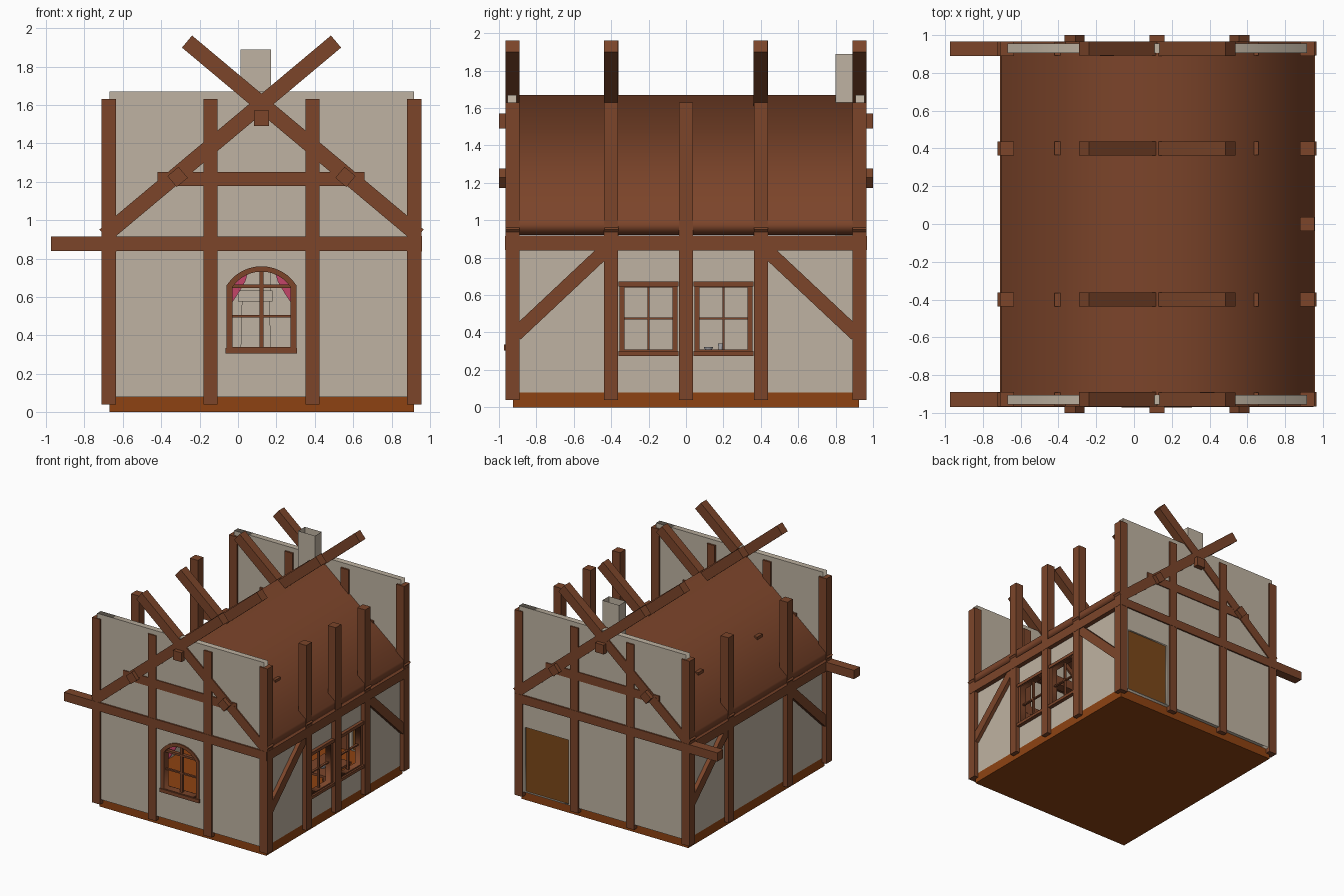
import bpy, bmesh, math
from mathutils import Matrix, Vector

if "Cube" in bpy.data.objects:
    bpy.data.objects.remove(bpy.data.objects["Cube"])


def material(name, rgb):
    m = bpy.data.materials.new(name)
    m.diffuse_color = (*rgb, 1)
    m.use_nodes = True
    m.node_tree.nodes["Principled BSDF"].inputs["Base Color"].default_value = m.diffuse_color
    return m


WOOD = material("timber", (0.20, 0.060, 0.023))
ROOF = material("roof_brown", (0.20, 0.058, 0.023))
PLASTER = material("plaster", (0.52, 0.45, 0.36))
FLOOR = material("floor_orange", (0.27, 0.055, 0.006))
DOOR = material("door_brown", (0.20, 0.065, 0.010))
PINK = material("curtain_pink", (0.55, 0.06, 0.14))
METAL = material("tableware_grey", (0.45, 0.45, 0.48))

CX = 0.1225                       # ridge line
XL, XR = -0.6725, 0.9175          # left and right post lines
T = 0.075                         # timber thickness
FRAMES = (-0.928, -0.4, 0.4, 0.928)


def link(name, mesh, mat):
    mesh.materials.clear()
    mesh.materials.append(mat)
    ob = bpy.data.objects.new(name, mesh)
    bpy.context.collection.objects.link(ob)
    return ob


def box(name, x, y, z, mat=WOOD, open_ends=False, matrix=None):
    bm = bmesh.new()
    size = Matrix.Diagonal((x[1] - x[0], y[1] - y[0], z[1] - z[0], 1))
    mid = Matrix.Translation(((x[0] + x[1]) / 2, (y[0] + y[1]) / 2, (z[0] + z[1]) / 2))
    bmesh.ops.create_cube(bm, size=1, matrix=(matrix or Matrix()) @ mid @ size)
    if open_ends:
        ends = [f for f in bm.faces if abs(f.normal.z) > 0.9]
        bmesh.ops.delete(bm, geom=ends, context='FACES')
    me = bpy.data.meshes.new(name)
    bm.to_mesh(me)
    bm.free()
    return link(name, me, mat)


def beam(name, a, b, width, depth):
    """Square timber from point a to point b, in a vertical plane."""
    a, b = Vector(a), Vector(b)
    d = (b - a).normalized()
    side = Vector((0, 1, 0)) if abs(d.x) > 1e-4 else Vector((1, 0, 0))
    up = d.cross(side)
    m = Matrix((d, side, up)).transposed().to_4x4()
    m.translation = a
    return box(name, (0, (b - a).length), (-depth / 2, depth / 2),
               (-width / 2, width / 2), matrix=m)


def plate(name, loops, axis, lo, hi, mat):
    """Outline with holes, drawn in the (x,z) or (y,z) plane, extruded lo..hi."""
    cu = bpy.data.curves.new(name, 'CURVE')
    cu.dimensions, cu.fill_mode, cu.extrude = '2D', 'BOTH', (hi - lo) / 2
    for pts in loops:
        sp = cu.splines.new('POLY')
        sp.points.add(len(pts) - 1)
        for p, (u, v) in zip(sp.points, pts):
            p.co = (u, v, 0, 1)
        sp.use_cyclic_u = True
    tmp = bpy.data.objects.new(name + "_tmp", cu)
    bpy.context.collection.objects.link(tmp)
    dg = bpy.context.evaluated_depsgraph_get()
    me = bpy.data.meshes.new_from_object(tmp.evaluated_get(dg))
    bpy.data.objects.remove(tmp)
    mid = (lo + hi) / 2
    if axis == 'y':
        m = Matrix.Translation((0, mid, 0)) @ Matrix.Rotation(math.pi / 2, 4, 'X')
    else:
        m = (Matrix.Translation((mid, 0, 0)) @ Matrix.Rotation(math.pi / 2, 4, 'Z')
             @ Matrix.Rotation(math.pi / 2, 4, 'X'))
    me.transform(m)
    return link(name, me, mat)


def rect(u0, u1, v0, v1):
    return [(u0, v0), (u1, v0), (u1, v1), (u0, v1)]


def arch(w, z0, spring, rise, n=12):
    r = (w * w + rise * rise) / (2 * rise)
    a = math.asin(w / r)
    arc = [(CX + r * math.sin(a - 2 * a * i / n),
            spring + rise - r + r * math.cos(a - 2 * a * i / n)) for i in range(n + 1)]
    return [(CX - w, z0), (CX + w, z0)] + arc


# Floor slab and plaster walls
box("floor", (-0.67, 0.917), (-0.925, 0.925), (0, 0.08), FLOOR)
gable = rect(-0.67, 0.917, 0.08, 1.67)
plate("front_wall", [gable, arch(0.165, 0.325, 0.655, 0.09)], 'y', -0.955, -0.905, PLASTER)
plate("back_wall", [gable, rect(0.45, 0.86, 0.085, 0.64)], 'y', 0.905, 0.955, PLASTER)
wall = rect(-0.91, 0.91, 0.08, 0.9)
box("left_wall", (-0.67, -0.63), (-0.91, 0.91), (0.08, 0.9), PLASTER)
plate("right_wall", [wall, rect(-0.34, -0.06, 0.3, 0.65), rect(0.06, 0.34, 0.3, 0.65)],
      'x', 0.877, 0.917, PLASTER)
box("door", (0.45, 0.86), (0.915, 0.94), (0.085, 0.64), DOOR)

# Roof
plate("roof", [[(0.95, 0.92), (0.95, 0.995), (CX, 1.67), (-0.705, 0.995),
                (-0.705, 0.92), (CX, 1.6)]], 'y', -0.906, 0.906, ROOF)

# Timber frames: posts, rafters, collar and tie beams
h = T / 2
for i, y in enumerate(FRAMES):
    end = i in (0, 3)
    ys = (y - h, y + h)
    xs = (XL, -0.143, 0.388, XR) if end else (XL, XR)
    for x in xs:
        box("post", (x - h, x + h), ys, (0.04, 1.63))
    for s in (-1, 1):
        yo = y + s * 0.0005
        beam("rafter", (CX + s * 0.818, yo, 0.92), (CX - s * 0.388, yo, 1.93), 0.082, T)
    box("collar_beam", (-0.42, 0.66), (y - h + 0.002, y + h - 0.002), (1.178, 1.252))
    box("tie_beam", (-0.975 if end else XL, 0.95), (y - h - 0.002, y + h + 0.002),
        (0.84, 0.915))
box("right_middle_post", (XR - h, XR + h), (-h, h), (0.04, 1.63))

# Purlins and wall plates running the length of the house
box("ridge_purlin", (CX - 0.04, CX + 0.04), (-1, 1), (1.49, 1.57))
for s in (-1, 1):
    m = Matrix.Translation((CX + s * 0.437, 0, 1.225)) @ Matrix.Rotation(s * 0.698, 4, 'Y')
    box("side_purlin", (-h, h), (-1, 1), (-h, h), matrix=m)
for x in (XL, XR):
    box("wall_plate", (x - h + 0.001, x + h + 0.002), (-0.963, 0.963), (0.837, 0.918))
    for s in (-1, 1):
        beam("corner_brace", (x, s * 0.91, 0.39), (x, s * 0.42, 0.85), T, T - 0.01)

# Right side windows
for s in (-1, 1):
    c = s * 0.2
    o, n = 0.155, 0.128
    plate("side_window_frame", [rect(c - o, c + o, 0.28, 0.67),
                                rect(c - n, c + n, 0.31, 0.64)], 'x', 0.88, 0.935, WOOD)
    box("side_window_lintel", (0.88, 0.945), (c - 0.16, c + 0.16), (0.645, 0.672))
    box("side_window_sill", (0.87, 0.95), (c - 0.16, c + 0.16), (0.275, 0.3))
    box("side_window_mullion", (0.895, 0.915), (c - 0.006, c + 0.006), (0.3, 0.65))
    box("side_window_bar", (0.895, 0.915), (c - n, c + n), (0.47, 0.481))

# Front arched window
plate("arched_frame", [arch(0.182, 0.32, 0.66, 0.1), arch(0.152, 0.34, 0.65, 0.082)],
      'y', -0.965, -0.9, WOOD)
box("arched_sill", (-0.065, 0.308), (-0.972, -0.89), (0.305, 0.335))
box("arched_mullion", (CX - 0.01, CX + 0.01), (-0.945, -0.92), (0.33, 0.74))
box("arched_transom", (-0.045, 0.29), (-0.948, -0.917), (0.648, 0.666))
box("arched_bar", (-0.045, 0.29), (-0.94, -0.922), (0.494, 0.506))
for s in (-1, 1):
    pts = [(-0.18, 0.76), (-0.06, 0.76), (-0.085, 0.68), (-0.12, 0.62), (-0.16, 0.56),
           (-0.18, 0.56)]
    plate("curtain", [[(CX + s * u, v) for u, v in pts]], 'y', -0.895, -0.885, PINK)

# Fireplace and open chimney flue
plate("fireplace", [[(-0.01, 0.08), (0.19, 0.08), (0.17, 0.36), (0.165, 0.58),
                     (0.02, 0.58), (0.015, 0.36)]], 'y', 0.79, 0.904, PLASTER)
box("mantel", (0, 0.18), (0.77, 0.904), (0.577, 0.635), PLASTER)
box("chimney", (0.012, 0.172), (0.8, 0.89), (0.63, 1.89), PLASTER, open_ends=True)

# Table by the right window with small tableware
box("table_top", (0.58, 0.84), (0.0, 0.34), (0.285, 0.305))
for x in (0.6, 0.82):
    for y in (0.02, 0.32):
        box("table_leg", (x - 0.012, x + 0.012), (y - 0.012, y + 0.012), (0.08, 0.285))
for y, r, t in ((0.12, 0.025, 0.018), (0.185, 0.014, 0.035)):
    bm = bmesh.new()
    bmesh.ops.create_cone(bm, cap_ends=True, segments=12, radius1=r * 0.7, radius2=r, depth=t,
                          matrix=Matrix.Translation((0.72, y, 0.305 + t / 2)))
    cup = bpy.data.meshes.new("cup")
    bm.to_mesh(cup)
    bm.free()
    link("cup", cup, METAL)
